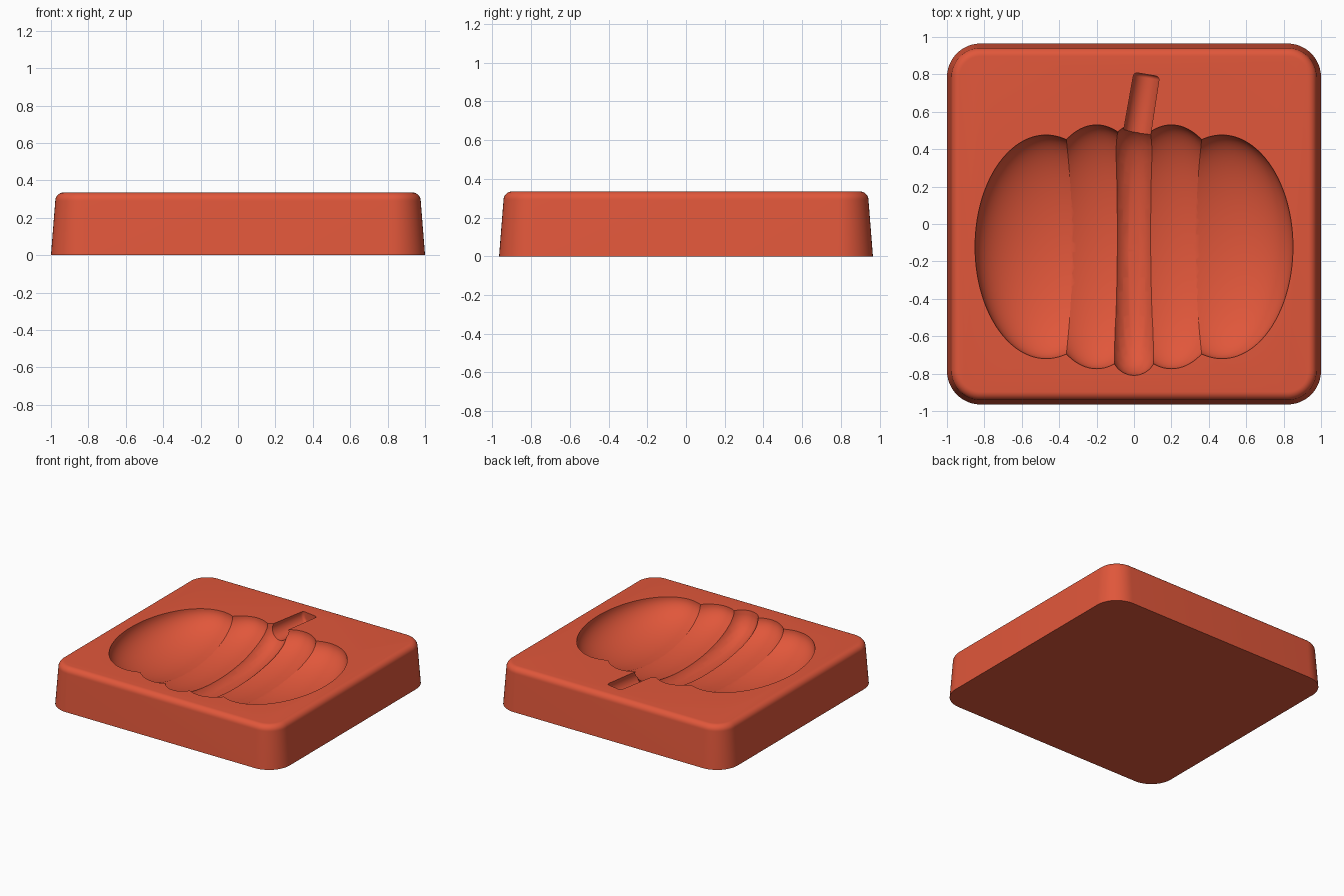
import bpy
import bmesh
from math import sin, cos, pi, radians
from mathutils import Matrix, Vector

if "Cube" in bpy.data.objects:
    bpy.data.objects.remove(bpy.data.objects["Cube"], do_unlink=True)

TOP = 0.335      # height of the block
ROUND = 0.045    # rounding of its upper edge

clay = bpy.data.materials.new("terracotta_red")
clay.use_nodes = True
colour = (0.75, 0.095, 0.043, 1)
clay.diffuse_color = colour
clay.node_tree.nodes["Principled BSDF"].inputs["Base Color"].default_value = colour


def make_object(name, bm):
    bmesh.ops.recalc_face_normals(bm, faces=bm.faces)
    mesh = bpy.data.meshes.new(name)
    bm.to_mesh(mesh)
    bm.free()
    mesh.materials.append(clay)
    obj = bpy.data.objects.new(name, mesh)
    bpy.context.collection.objects.link(obj)
    return obj


def rounded_rectangle(bm, inset, z, radius=0.18, steps=12):
    r = radius - inset
    hx, hy = 1.0 - radius, 0.965 - radius
    ring = []
    for k, (sx, sy) in enumerate([(1, 1), (-1, 1), (-1, -1), (1, -1)]):
        for i in range(steps + 1):
            a = (k + i / steps) * pi / 2
            ring.append(bm.verts.new((sx * hx + r * cos(a), sy * hy + r * sin(a), z)))
    return ring


# Tapered block with a rounded upper edge
bm = bmesh.new()
taper = 0.023
levels = [(0, 0)]
for i in range(9):
    a = i / 8 * pi / 2
    levels.append((taper + ROUND * (1 - cos(a)), TOP - ROUND + ROUND * sin(a)))
rings = [rounded_rectangle(bm, inset, z) for inset, z in levels]
for low, high in zip(rings, rings[1:]):
    for i in range(len(low)):
        j = (i + 1) % len(low)
        bm.faces.new((low[i], low[j], high[j], high[i]))
bm.faces.new(rings[0][::-1])
bm.faces.new(rings[-1])
block = make_object("mould_block", bm)


def ellipsoid(name, centre, size):
    bm = bmesh.new()
    bmesh.ops.create_uvsphere(
        bm, u_segments=96, v_segments=48, radius=1,
        matrix=Matrix.Translation(centre) @ Matrix.Diagonal((*size, 1)))
    return make_object(name, bm)


# Side lobes of the gourd cavity
cutters = []
for side, label in ((1, "left"), (-1, "right")):
    cutters.append(ellipsoid("outer_lobe_" + label, (side * 0.47, -0.122, TOP), (0.38, 0.598, 0.22)))
    cutters.append(ellipsoid("inner_lobe_" + label, (side * 0.2, -0.122, TOP), (0.34, 0.652, 0.221)))

# Narrow middle lobe: a hull around balls set along a sagging arc
bm = bmesh.new()
ball = 0.12
for i in range(25):
    a = pi * i / 24
    centre = Vector((0, -0.14 + 0.55 * cos(a), TOP - 0.13 * sin(a)))
    for j in range(1, 12):
        t = pi * j / 12
        for k in range(24):
            p = 2 * pi * k / 24
            bm.verts.new(centre + ball * Vector((sin(t) * cos(p), sin(t) * sin(p), cos(t))))
bmesh.ops.convex_hull(bm, input=bm.verts)
bmesh.ops.delete(bm, geom=[v for v in bm.verts if not v.link_faces], context="VERTS")
cutters.append(make_object("middle_lobe", bm))

# Leaning stem
start, end = Vector((0.005, 0.42, TOP - 0.025)), Vector((0.068, 0.8, TOP - 0.02))
axis = end - start
bm = bmesh.new()
bmesh.ops.create_cone(
    bm, cap_ends=True, segments=48, radius1=0.078, radius2=0.072, depth=axis.length,
    matrix=Matrix.Translation((start + end) / 2) @ axis.to_track_quat("Z", "Y").to_matrix().to_4x4())
rim = [e for e in bm.edges if all((v.co - end).length < 0.1 for v in e.verts)]
bmesh.ops.bevel(bm, geom=rim, offset=0.02, segments=4, profile=0.5, affect="EDGES")
cutters.append(make_object("stem", bm))

# Carve the cavity out of the block
bpy.ops.object.select_all(action="DESELECT")
block.select_set(True)
bpy.context.view_layer.objects.active = block
for cutter in cutters:
    cutter.hide_render = True
    mod = block.modifiers.new("carve", "BOOLEAN")
    mod.operation = "DIFFERENCE"
    mod.solver = "EXACT"
    mod.object = cutter
    bpy.ops.object.modifier_apply(modifier=mod.name)
    bpy.data.objects.remove(cutter, do_unlink=True)

bpy.ops.object.shade_smooth_by_angle(angle=radians(30))
